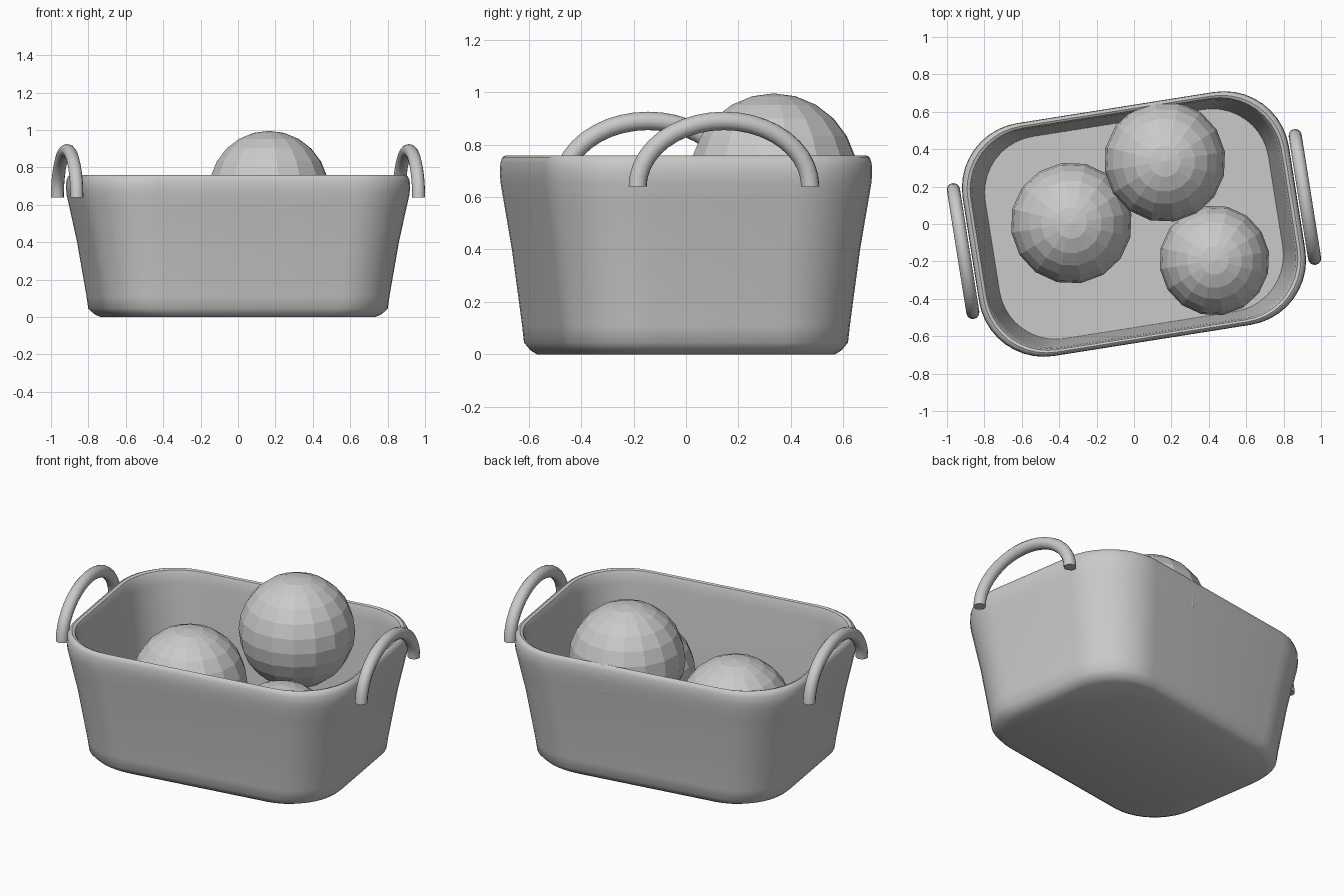
import bpy, bmesh, math
from mathutils import Vector, Matrix

if "Cube" in bpy.data.objects:
    bpy.data.objects.remove(bpy.data.objects["Cube"])

TURN = Matrix.Rotation(math.radians(9), 4, 'Z')   # whole basket is turned a little
grey = bpy.data.materials.new("warm_grey")
grey.diffuse_color = (0.6, 0.59, 0.58, 1)
grey.use_nodes = True
grey.node_tree.nodes["Principled BSDF"].inputs["Base Color"].default_value = grey.diffuse_color


def finish(name, bm, smooth=None):
    bmesh.ops.recalc_face_normals(bm, faces=bm.faces[:])
    mesh = bpy.data.meshes.new(name)
    bm.to_mesh(mesh)
    bm.free()
    mesh.materials.append(grey)
    obj = bpy.data.objects.new(name, mesh)
    bpy.context.collection.objects.link(obj)
    if smooth:
        bpy.ops.object.select_all(action='DESELECT')
        obj.select_set(True)
        bpy.context.view_layer.objects.active = obj
        bpy.ops.object.shade_smooth_by_angle(angle=math.radians(smooth))
    return obj


def skin(bm, loops):
    """Bridge closed loops of points and cap both ends."""
    rings = [[bm.verts.new(p) for p in loop] for loop in loops]
    for a, b in zip(rings, rings[1:]):
        n = len(a)
        for i in range(n):
            bm.faces.new((a[i], a[(i + 1) % n], b[(i + 1) % n], b[i]))
    bm.faces.new(rings[0])
    bm.faces.new(rings[-1])


def rounded_rect(w, h, r, steps=10):
    pts = []
    for k, (sx, sy) in enumerate(((1, 1), (-1, 1), (-1, -1), (1, -1))):
        for i in range(steps + 1):
            a = math.pi / 2 * (k + i / steps)
            pts.append((sx * (w - r) + r * math.cos(a), sy * (h - r) + r * math.sin(a)))
    return pts


# Basket: rounded rectangle following an outer wall, rolled rim and inner wall
outline = rounded_rect(0.883, 0.63, 0.35)
profile = [(0.80, 0), (0.835, 0.015), (0.87, 0.045), (0.88, 0.11), (0.897, 0.2),
           (0.935, 0.4), (0.978, 0.58), (0.995, 0.65), (1.0, 0.69), (0.997, 0.73),
           (0.985, 0.752), (0.97, 0.758), (0.952, 0.752), (0.94, 0.73), (0.932, 0.68),
           (0.90, 0.4), (0.88, 0.2), (0.868, 0.075)]
bm = bmesh.new()
skin(bm, [[TURN @ Vector((x * s, y * s, z)) for x, y in outline] for s, z in profile])
finish("basket", bm, 40)

# Handles: round tubes bent into a half ellipse at each end
for side, name in ((1, "right_handle"), (-1, "left_handle")):
    bm = bmesh.new()
    loops = []
    for i in range(21):
        a = math.pi * i / 20
        centre = Vector((side * 0.925, 0.333 * math.cos(a), 0.64 + 0.25 * math.sin(a)))
        out = Vector((0, 0.25 * math.cos(a), 0.333 * math.sin(a))).normalized()
        loops.append([TURN @ (centre + 0.035 * (out * math.cos(t) + Vector((1, 0, 0)) * math.sin(t)))
                      for t in (math.tau * j / 12 for j in range(12))])
    skin(bm, loops)
    finish(name, bm, 40)

# Faceted balls inside the basket
for name, x, y, z, r in (("back_ball", 0.165, 0.335, 0.67, 0.325),
                         ("left_ball", -0.335, 0.005, 0.345, 0.325),
                         ("right_ball", 0.43, -0.195, 0.315, 0.295)):
    bm = bmesh.new()
    bmesh.ops.create_uvsphere(bm, u_segments=16, v_segments=12, radius=r,
                              matrix=Matrix.Translation((x, y, z)) @ TURN)
    finish(name, bm)
